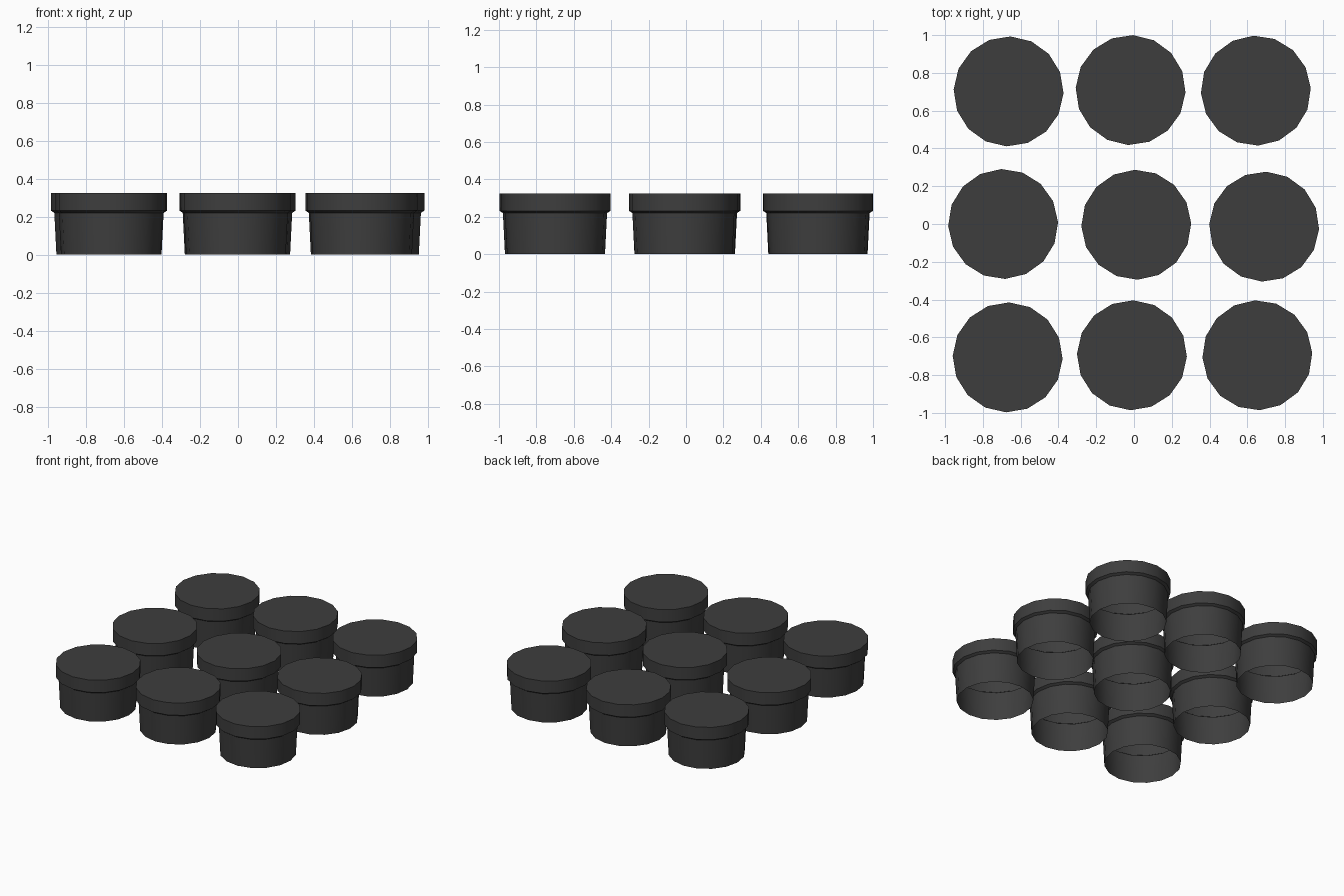
import bpy, bmesh
from math import cos, sin, radians, tau

cube = bpy.data.objects.get("Cube")
if cube:
    bpy.data.objects.remove(cube, do_unlink=True)

SIDES = 16
# Radius and height, from the open foot up to the top edge
PROFILE = [(0.262, 0), (0.273, 0.22), (0.291, 0.232), (0.291, 0.325)]

# Centre x, centre y, turn in degrees
STUBS = {
    "back_right": (-0.664, 0.702, -2), "back_middle": (-0.018, 0.709, -2.5),
    "back_left": (0.645, 0.706, 2.5), "middle_right": (-0.693, 0.0, 2),
    "centre": (0.012, -0.004, 1.5), "middle_left": (0.689, -0.014, -2.5),
    "front_right": (-0.669, -0.706, -1.5), "front_middle": (-0.011, -0.695, -1.5),
    "front_left": (0.653, -0.695, 2.5),
}

# Dark grey
dark_grey = bpy.data.materials.new("dark_grey")
dark_grey.use_nodes = True
colour = (0.048, 0.048, 0.048, 1)
dark_grey.diffuse_color = colour
dark_grey.node_tree.nodes["Principled BSDF"].inputs["Base Color"].default_value = colour


def stub_mesh():
    """Hollow tapered stub with an overhanging flat cap."""
    bm = bmesh.new()
    rings = [[bm.verts.new((r * cos(tau * i / SIDES), r * sin(tau * i / SIDES), z))
              for i in range(SIDES)] for r, z in PROFILE]
    for low, high in zip(rings, rings[1:]):
        for i in range(SIDES):
            j = (i + 1) % SIDES
            bm.faces.new((low[i], low[j], high[j], high[i]))
    bm.faces.new(rings[-1])
    mesh = bpy.data.meshes.new("stub")
    bm.to_mesh(mesh)
    bm.free()
    mesh.materials.append(dark_grey)
    return mesh


# Grid of slightly turned stubs
mesh = stub_mesh()
bpy.ops.object.select_all(action='DESELECT')
for place, (x, y, turn) in STUBS.items():
    stub = bpy.data.objects.new(place + "_stub", mesh)
    stub.location = (x, y, 0)
    stub.rotation_euler.z = radians(turn)
    bpy.context.collection.objects.link(stub)

# Round sides with crisp rims
stub.select_set(True)
bpy.context.view_layer.objects.active = stub
bpy.ops.object.shade_smooth_by_angle(angle=radians(30))
